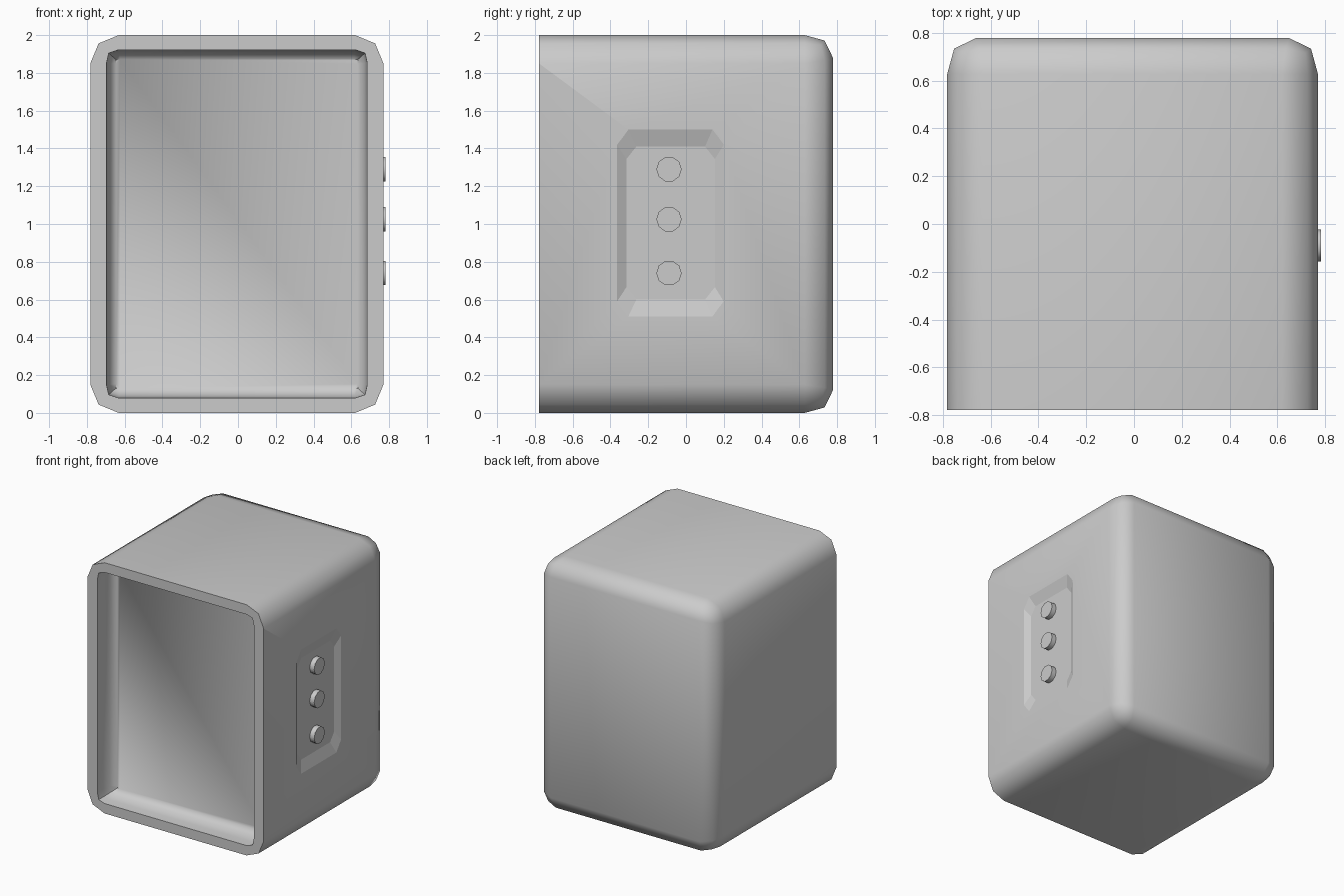
import bpy, bmesh, math
from mathutils import Vector

if "Cube" in bpy.data.objects:
    bpy.data.objects.remove(bpy.data.objects["Cube"])

X0, X1, Y, H = -0.782, 0.77, 0.778, 2.0


def make_object(name, bm):
    bmesh.ops.recalc_face_normals(bm, faces=bm.faces)
    mesh = bpy.data.meshes.new(name)
    bm.to_mesh(mesh)
    bm.free()
    obj = bpy.data.objects.new(name, mesh)
    bpy.context.collection.objects.link(obj)
    return obj


def activate(obj):
    bpy.ops.object.select_all(action='DESELECT')
    obj.select_set(True)
    bpy.context.view_layer.objects.active = obj


# Casing: rounded box with a flat front
bm = bmesh.new()
bmesh.ops.create_cube(bm, size=1)
for v in bm.verts:
    v.co = Vector((X0 if v.co.x < 0 else X1,
                   math.copysign(Y, v.co.y),
                   0 if v.co.z < 0 else H))
edges = [e for e in bm.edges if any(v.co.y > 0 for v in e.verts)]
bmesh.ops.bevel(bm, geom=edges, offset=0.15, offset_type='OFFSET',
                segments=2, profile=0.5, affect='EDGES')
# Back rounding is a little tighter sideways than along its depth
for v in bm.verts:
    grow = 0.03 * max(0, (v.co.y - Y + 0.15) / 0.15) ** 2
    v.co.x = min(X1, max(X0, v.co.x + math.copysign(grow, v.co.x)))
    v.co.z = min(H, max(0, v.co.z + math.copysign(grow, v.co.z - 1)))

# Front rim and screen opening with a rounded inner edge
bm.normal_update()
front = min(bm.faces, key=lambda f: f.calc_center_median().y)
bmesh.ops.inset_region(bm, faces=[front], thickness=0.08)
for v in front.verts:  # tighter corners on the opening
    cx, hx, hz = (X0 + X1) / 2, (X1 - X0) / 2 - 0.086, 0.923
    for axis, c, h in ((0, cx, hx), (2, 1.002, hz)):
        gap = h - abs(v.co[axis] - c)
        v.co[axis] = c + math.copysign(h - max(0, gap) * 0.8, v.co[axis] - c)
for inset, drop in ((0.003, 0.07), (0.012, 0.07), (0.036, 0.04)):
    bm.normal_update()
    bmesh.ops.inset_region(bm, faces=[front], thickness=inset)
    for v in front.verts:
        v.co.y += drop
casing = make_object("casing", bm)
activate(casing)
bpy.ops.object.shade_smooth_by_angle(angle=math.radians(50))


# Control recess: tapered pocket with clipped corners on the right side
def octagon(y0, y1, z0, z1, cy, cz):
    return [(y0 + cy, z0), (y1 - cy, z0), (y1, z0 + cz), (y1, z1 - cz),
            (y1 - cy, z1), (y0 + cy, z1), (y0, z1 - cz), (y0, z0 + cz)]


FLOOR = 0.742
inner = octagon(-0.315, 0.153, 0.60, 1.41, 0.052, 0.066)
outer = octagon(-0.365, 0.20, 0.51, 1.50, 0.06, 0.08)
bm = bmesh.new()
low = [bm.verts.new((FLOOR, y, z)) for y, z in inner]
high = [bm.verts.new((2 * X1 - FLOOR, 2 * b[0] - a[0], 2 * b[1] - a[1]))
        for a, b in zip(inner, outer)]
bm.faces.new(low)
bm.faces.new(high)
for i in range(8):
    j = (i + 1) % 8
    bm.faces.new((low[i], low[j], high[j], high[i]))
cutter = make_object("recess_cutter", bm)
cutter.hide_render = True

cut = casing.modifiers.new("recess", 'BOOLEAN')
cut.operation = 'DIFFERENCE'
cut.solver = 'EXACT'
cut.object = cutter
activate(casing)
bpy.ops.object.modifier_apply(modifier=cut.name)
bpy.data.objects.remove(cutter)

# Round buttons standing up from the recess
for i, z in enumerate((1.29, 1.025, 0.74)):
    bpy.ops.mesh.primitive_cylinder_add(
        vertices=10, radius=0.067, depth=0.782 - FLOOR + 0.01,
        location=((0.782 + FLOOR - 0.01) / 2, -0.09, z),
        rotation=(0, math.pi / 2, 0))
    button = bpy.context.object
    button.name = f"button_{i + 1}"
    bpy.ops.object.shade_smooth_by_angle(angle=math.radians(40))
